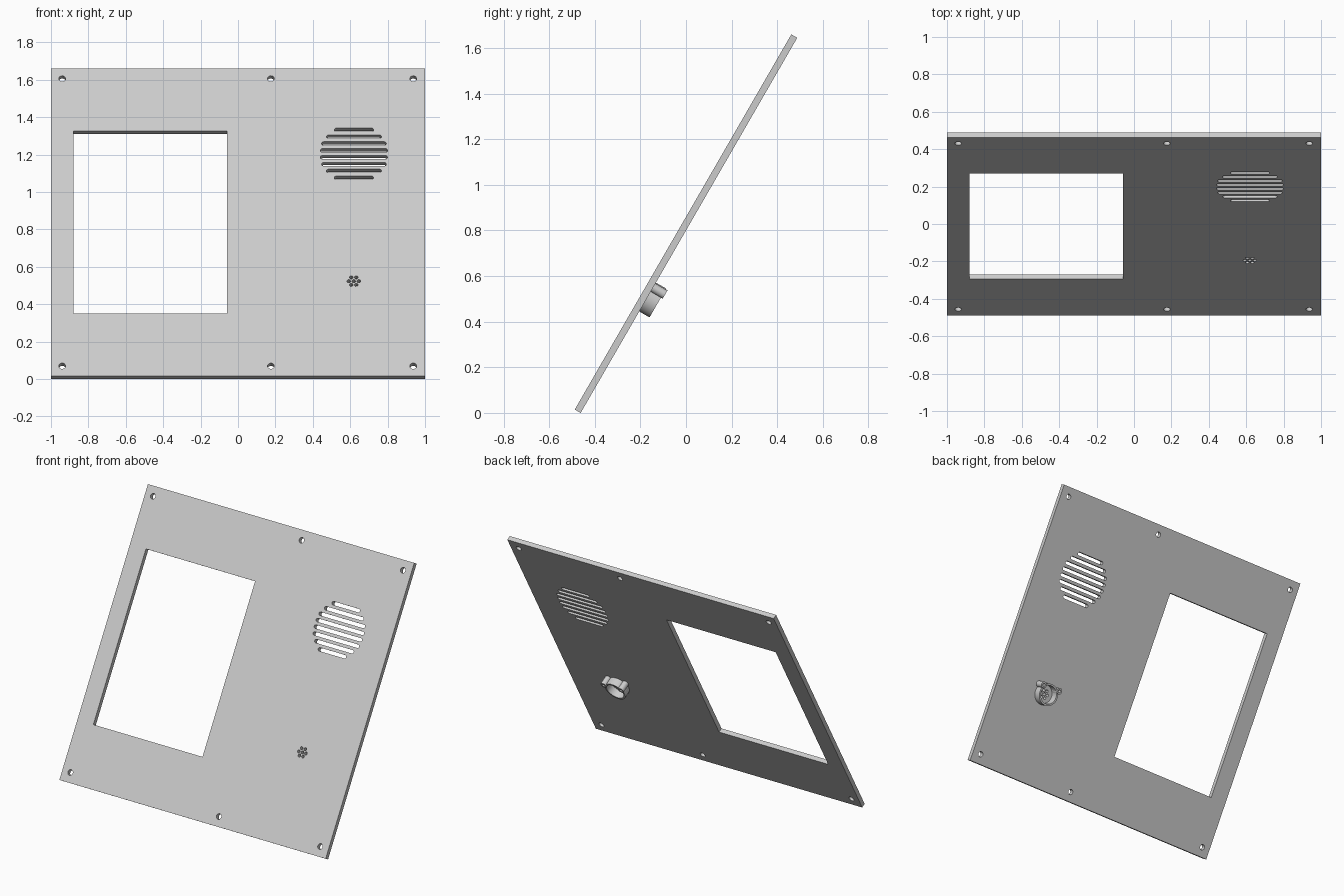
import bpy, bmesh
from math import sin, cos, pi, radians
from mathutils import Matrix

cube = bpy.data.objects.get("Cube")
if cube:
    bpy.data.objects.remove(cube, do_unlink=True)

grey = bpy.data.materials.new("light grey")
grey.use_nodes = True
colour = (0.6, 0.6, 0.6, 1)
grey.diffuse_color = colour
grey.node_tree.nodes["Principled BSDF"].inputs["Base Color"].default_value = colour

# The panel leans back; its own z axis is the front normal
LEAN = Matrix.Translation((0, 0, 0.83)) @ Matrix.Rotation(radians(60), 4, 'X')
THICK = 0.03


def rect(cx, cy, hx, hy):
    return [(cx - hx, cy - hy), (cx + hx, cy - hy), (cx + hx, cy + hy), (cx - hx, cy + hy)]


def circle(cx, cy, r, n=24):
    return [(cx + r * cos(2 * pi * i / n), cy + r * sin(2 * pi * i / n)) for i in range(n)]


def slot(cx, cy, half, r, n=8):
    pts = []
    for side in (1, -1):
        for i in range(n + 1):
            a = -pi / 2 + pi * i / n
            pts.append((cx + side * (half - r + r * cos(a)), cy + side * r * sin(a)))
    return pts


def extrude_outline(name, loops, low, high):
    """Fill the first loop, leave the others as holes, and extrude from low to high."""
    curve = bpy.data.curves.new(name, 'CURVE')
    curve.dimensions = '2D'
    curve.fill_mode = 'BOTH'
    curve.extrude = (high - low) / 2
    for loop in loops:
        spline = curve.splines.new('POLY')
        spline.points.add(len(loop) - 1)
        for p, (x, y) in zip(spline.points, loop):
            p.co = (x, y, 0, 1)
        spline.use_cyclic_u = True
    obj = bpy.data.objects.new(name, curve)
    bpy.context.collection.objects.link(obj)
    obj.matrix_world = LEAN @ Matrix.Translation((0, 0, (low + high) / 2))
    bpy.ops.object.select_all(action='DESELECT')
    obj.select_set(True)
    bpy.context.view_layer.objects.active = obj
    bpy.ops.object.convert(target='MESH')
    obj = bpy.context.view_layer.objects.active
    # Weld the caps to the walls
    bm = bmesh.new()
    bm.from_mesh(obj.data)
    bmesh.ops.remove_doubles(bm, verts=bm.verts, dist=0.00005)
    bmesh.ops.recalc_face_normals(bm, faces=bm.faces)
    bm.to_mesh(obj.data)
    bm.free()
    obj.data.materials.clear()
    obj.data.materials.append(grey)
    bpy.ops.object.shade_smooth_by_angle(angle=radians(30))
    return obj


# Panel outline and window
loops = [rect(0, 0, 1, 0.95), rect(-0.47, 0, 0.41, 0.564)]

# Screw holes along both edges
for x in (-0.94, 0.176, 0.937):
    for y in (-0.887, 0.887):
        loops.append(circle(x, y, 0.018))

# Speaker grille of rounded slots
for i, half in enumerate((0.18, 0.173, 0.147, 0.105)):
    for side in (1, -1):
        loops.append(slot(0.62, 0.423 + side * (i + 0.5) * 0.0423, half, 0.011))

# Microphone holes in a hexagon
MX, MY = 0.619, -0.363
loops.append(circle(MX, MY, 0.0095, 16))
for x, y in circle(MX, MY, 0.027, 6):
    loops.append(circle(x, y, 0.0095, 16))

extrude_outline("panel", loops, -THICK / 2, THICK / 2)

# Microphone holder on the back
extrude_outline("microphone_ring", [circle(MX, MY, 0.073, 48), circle(MX, MY, 0.061, 48)],
                -0.067, -THICK / 2)
for name, side in (("left", 1), ("right", -1)):
    x, y = MX + side * 0.065, MY + 0.048
    extrude_outline(name + "_screw_boss", [circle(x, y, 0.021), circle(x, y, 0.010)],
                    -0.076, -THICK / 2)
